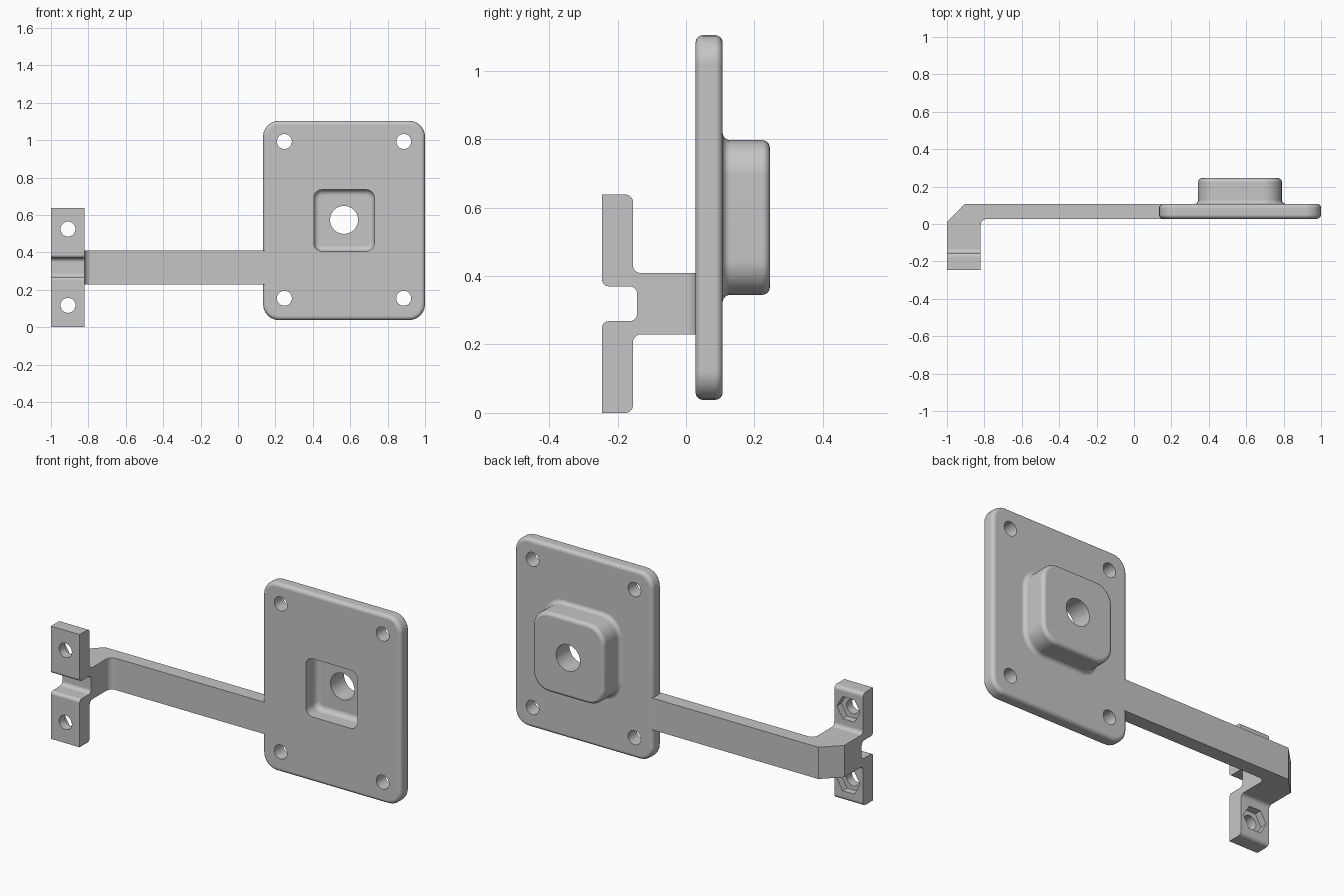
import bpy, bmesh, math
from mathutils import Vector

cube = bpy.data.objects.get("Cube")
if cube:
    bpy.data.objects.remove(cube, do_unlink=True)

grey = bpy.data.materials.new("plain grey")
grey.use_nodes = True
COLOUR = (0.56, 0.56, 0.56, 1)
grey.diffuse_color = COLOUR
grey.node_tree.nodes["Principled BSDF"].inputs["Base Color"].default_value = COLOUR


def rounded(corners, steps=6):
    """Outline from (u, v, radius) corners, with an arc at each rounded one."""
    out = []
    for i, (u, v, r) in enumerate(corners):
        p = Vector((u, v, 0))
        if r <= 0:
            out.append(p)
            continue
        before, after = corners[i - 1], corners[(i + 1) % len(corners)]
        d1 = (Vector((before[0], before[1], 0)) - p).normalized()
        d2 = (Vector((after[0], after[1], 0)) - p).normalized()
        half = d1.angle(d2) / 2
        centre = p + (d1 + d2).normalized() * r / math.sin(half)
        reach = r / math.tan(half)
        a, b = p + d1 * reach - centre, p + d2 * reach - centre
        out += [centre + a.slerp(b, k / steps).normalized() * r for k in range(steps + 1)]
    return out


def rect(cx, cz, hw, hh, r):
    return rounded([(cx - hw, cz - hh, r), (cx + hw, cz - hh, r),
                    (cx + hw, cz + hh, r), (cx - hw, cz + hh, r)])


def loft(name, rings):
    """Solid skinned over rings of 3D points, capped at both ends."""
    bm = bmesh.new()
    loops = [[bm.verts.new(p) for p in ring] for ring in rings]
    n = len(loops[0])
    for a, b in zip(loops, loops[1:]):
        for i in range(n):
            j = (i + 1) % n
            bm.faces.new((a[i], a[j], b[j], b[i]))
    bm.faces.new(loops[0])
    bm.faces.new(loops[-1])
    bmesh.ops.recalc_face_normals(bm, faces=bm.faces)
    mesh = bpy.data.meshes.new(name)
    bm.to_mesh(mesh)
    bm.free()
    mesh.materials.append(grey)
    obj = bpy.data.objects.new(name, mesh)
    bpy.context.collection.objects.link(obj)
    return obj


def activate(obj):
    bpy.ops.object.select_all(action='DESELECT')
    obj.select_set(True)
    bpy.context.view_layer.objects.active = obj


def combine(obj, other, operation='DIFFERENCE'):
    activate(obj)
    mod = obj.modifiers.new("cut", 'BOOLEAN')
    mod.operation, mod.solver, mod.object = operation, 'EXACT', other
    bpy.ops.object.modifier_apply(modifier=mod.name)
    bpy.data.objects.remove(other, do_unlink=True)


def drill(obj, x, z, radius, y0, y1, sides=32):
    turn = [2 * math.pi * k / sides for k in range(sides)]
    combine(obj, loft("drill", [[(x + radius * math.cos(t), y, z + radius * math.sin(t))
                                 for t in turn] for y in (y0, y1)]))


def finish(obj):
    activate(obj)
    bpy.ops.object.shade_smooth_by_angle(angle=math.radians(30))
    mod = obj.modifiers.new("flat faces", 'WEIGHTED_NORMAL')
    mod.keep_sharp = True
    bpy.ops.object.modifier_apply(modifier=mod.name)


def quarter(steps=6):
    return [(math.sin(t), math.cos(t)) for t in
            (math.pi / 2 * k / steps for k in range(steps + 1))]


CX, CZ = 0.567, 0.571
FRONT, BACK, TOP = 0.028, 0.107, 0.245
EDGE = 0.022


def ring(hw, hh, r, inset, y):
    return [(p.x, y, p.y) for p in rect(CX, CZ, hw - inset, hh - inset, r - inset)]


# Mounting plate with rounded rim, flowing into the raised boss behind it
plate, boss = (0.433, 0.533, 0.085), (0.224, 0.226, 0.1)
rings = [ring(*plate, EDGE * (1 - s), FRONT + EDGE * (1 - c)) for s, c in quarter()]
rings += [ring(*plate, EDGE * (1 - c), BACK - EDGE * (1 - s)) for s, c in quarter()]
rings += [ring(*boss, -EDGE * (1 - s), BACK + EDGE * (1 - c)) for s, c in quarter()]
rings += [ring(*boss, EDGE * (1 - c), TOP - EDGE * (1 - s)) for s, c in quarter()]
mount = loft("mounting_plate", rings)

# Square pocket in the front, with a rounded floor
pocket = (0.162, 0.165, 0.045)
floor, soft = 0.125, 0.03
combine(mount, loft("pocket", [ring(*pocket, 0, -0.1)] + [
    ring(*pocket, soft * (1 - c), floor - soft * (1 - s)) for s, c in quarter()]))

# Centre hole and four corner screw holes
drill(mount, CX, CZ + 0.003, 0.075, -0.1, 0.4)
for sx in (-1, 1):
    for sz in (-1, 1):
        drill(mount, CX + sx * 0.319, CZ + 0.003 + sz * 0.419, 0.04, -0.1, 0.4)
finish(mount)

# Bent arm and slotted clamp: side outline crossed with the plan outline
half_side = [(0.3, 0.09, 0), (-0.155, 0.09, 0.022), (-0.155, 0.319, 0.022),
             (-0.245, 0.319, 0), (-0.245, 0.051, 0.018), (-0.143, 0.051, 0.022)]
side = half_side + [(y, -z, r) for y, z, r in reversed(half_side)]
side_line = rounded(side)
arm = loft("arm_and_clamp", [[(x, p.x, p.y + 0.319) for p in side_line] for x in (-1.2, 0.5)])
plan = rounded([(-1, -0.4, 0), (-0.82, -0.4, 0), (-0.82, FRONT, 0.035), (0.155, FRONT, 0),
                (0.155, BACK, 0), (-0.905, BACK, 0), (-1, 0.012, 0)])
combine(arm, loft("plan", [[(p.x, p.y, z) for p in plan] for z in (-0.2, 0.9)]), 'INTERSECT')

# Clamp screw holes with hexagonal nut seats behind
for z in (0.117, 0.525):
    drill(arm, -0.909, z, 0.04, -0.4, -0.1)
    drill(arm, -0.909, z, 0.073, -0.195, -0.1, 6)
finish(arm)
